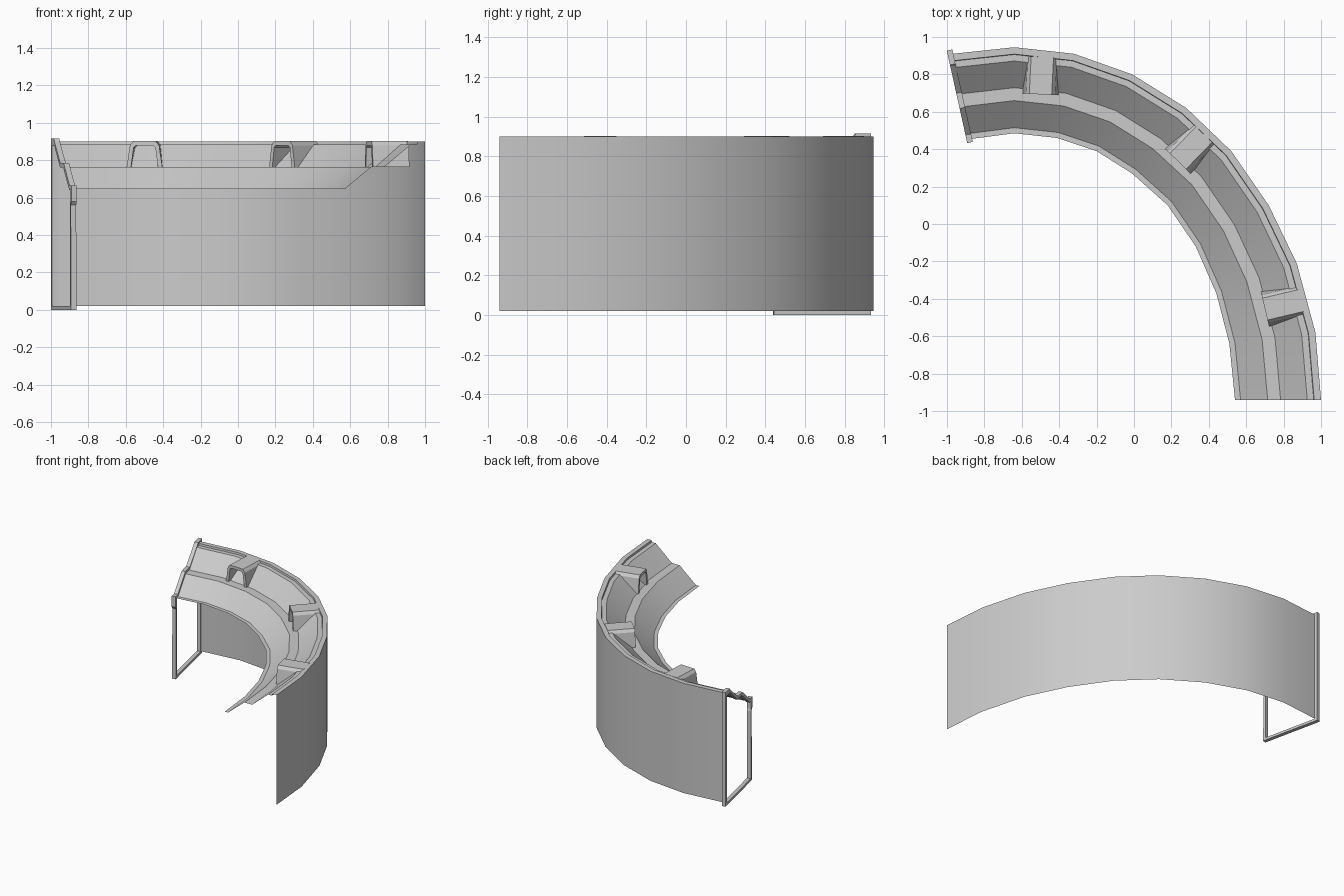
import bpy
import bmesh
from mathutils import Vector

if "Cube" in bpy.data.objects:
    bpy.data.objects.remove(bpy.data.objects["Cube"], do_unlink=True)

grey = bpy.data.materials.new("light_grey")
grey.diffuse_color = (0.6, 0.6, 0.6, 1)
grey.use_nodes = True
grey.node_tree.nodes["Principled BSDF"].inputs["Base Color"].default_value = (0.6, 0.6, 0.6, 1)

# Plan outlines of the curved section, listed from the front end to the left end
OUTER = [Vector(p) for p in [(1, -.94), (.97, -.58), (.87, -.21), (.72, .1), (.52, .39),
                             (.28, .62), (-.01, .8), (-.32, .91), (-.64, .945), (-.97, .91)]]
INNER = [Vector(p) for p in [(.54, -.94), (.51, -.64), (.44, -.37), (.33, -.12), (.18, .1),
                             (-.01, .27), (-.2, .39), (-.41, .46), (-.64, .485), (-.87, .455)]]


def finish(name, bm, smooth):
    mesh = bpy.data.meshes.new(name)
    bm.to_mesh(mesh)
    bm.free()
    mesh.materials.append(grey)
    obj = bpy.data.objects.new(name, mesh)
    bpy.context.collection.objects.link(obj)
    if smooth:
        bpy.ops.object.select_all(action="DESELECT")
        obj.select_set(True)
        bpy.context.view_layer.objects.active = obj
        bpy.ops.object.shade_smooth_by_angle(angle=0.4)
    return obj


def sweep(name, section):
    """Sheet through (fraction from outer to inner outline, height) points."""
    bm = bmesh.new()
    rings = [[bm.verts.new((*o.lerp(i, f), z)) for o, i in zip(OUTER, INNER)]
             for f, z in section]
    for a, b in zip(rings, rings[1:]):
        for k in range(len(a) - 1):
            bm.faces.new((a[k], a[k + 1], b[k + 1], b[k]))
    return finish(name, bm, True)


def hollow(name, outer, inner, place, depth, closed):
    """Band between two matching outlines, extruded by depth."""
    bm = bmesh.new()
    loops = [[bm.verts.new(place(u, z, d)) for u, z in pts]
             for pts, d in ((outer, 0), (outer, depth), (inner, depth), (inner, 0))]
    n = len(outer)
    for a, b in zip(loops, loops[1:] + loops[:1]):
        for k in range(n if closed else n - 1):
            j = (k + 1) % n
            bm.faces.new((a[k], a[j], b[j], b[k]))
    bmesh.ops.recalc_face_normals(bm, faces=bm.faces)
    return finish(name, bm, False)


# Curved outer wall and the terraced deck hanging inward from its top
sweep("outer_wall", [(0, .02), (0, .9)])
sweep("terraced_deck", [(0, .9), (.08, .9), (.085, .885), (.16, .885), (.47, .765),
                        (.62, .765), (.935, .645), (1, .645)])

# Flared arch brackets spanning from the ledge to the top lip
arch = [(-.095, .765), (-.078, .88), (-.06, .902), (.06, .902), (.078, .88), (.095, .765)]
opening = [(-.072, .765), (-.058, .868), (-.046, .88), (.046, .88), (.058, .868), (.072, .765)]
for side, front, direction in (("left", (.7, -.455), (.97, .23)),
                               ("middle", (.235, .335), (.7, .72)),
                               ("right", (-.5, .693), (.05, 1))):
    base = Vector(front)
    out = Vector(direction).normalized()
    across = Vector((out.y, -out.x))
    hollow("bracket_" + side, arch, opening,
           lambda u, z, d: (*(base + across * u + out * d), z), .2, False)

# Open end frame following the deck profile at the left end
start, end = Vector((-.985, .925)), Vector((-.88, .45))
along = (end - start).normalized()
width_dir = Vector((-along.y, along.x))
frame_out = [(-.01, 0), (1.02, 0), (1, .56), (1.03, .58), (1.03, .665), (.94, .665),
             (.64, .785), (.47, .785), (.17, .9), (.15, .915), (-.01, .915)]
frame_in = [(.05, .02), (.97, .02), (.97, .56), (.98, .58), (.98, .64), (.93, .64),
            (.62, .76), (.46, .76), (.16, .88), (.14, .88), (.05, .88)]
hollow("end_frame", frame_out, frame_in,
       lambda f, z, d: (*(start.lerp(end, f) + width_dir * (d - .015)), z), .03, True)
